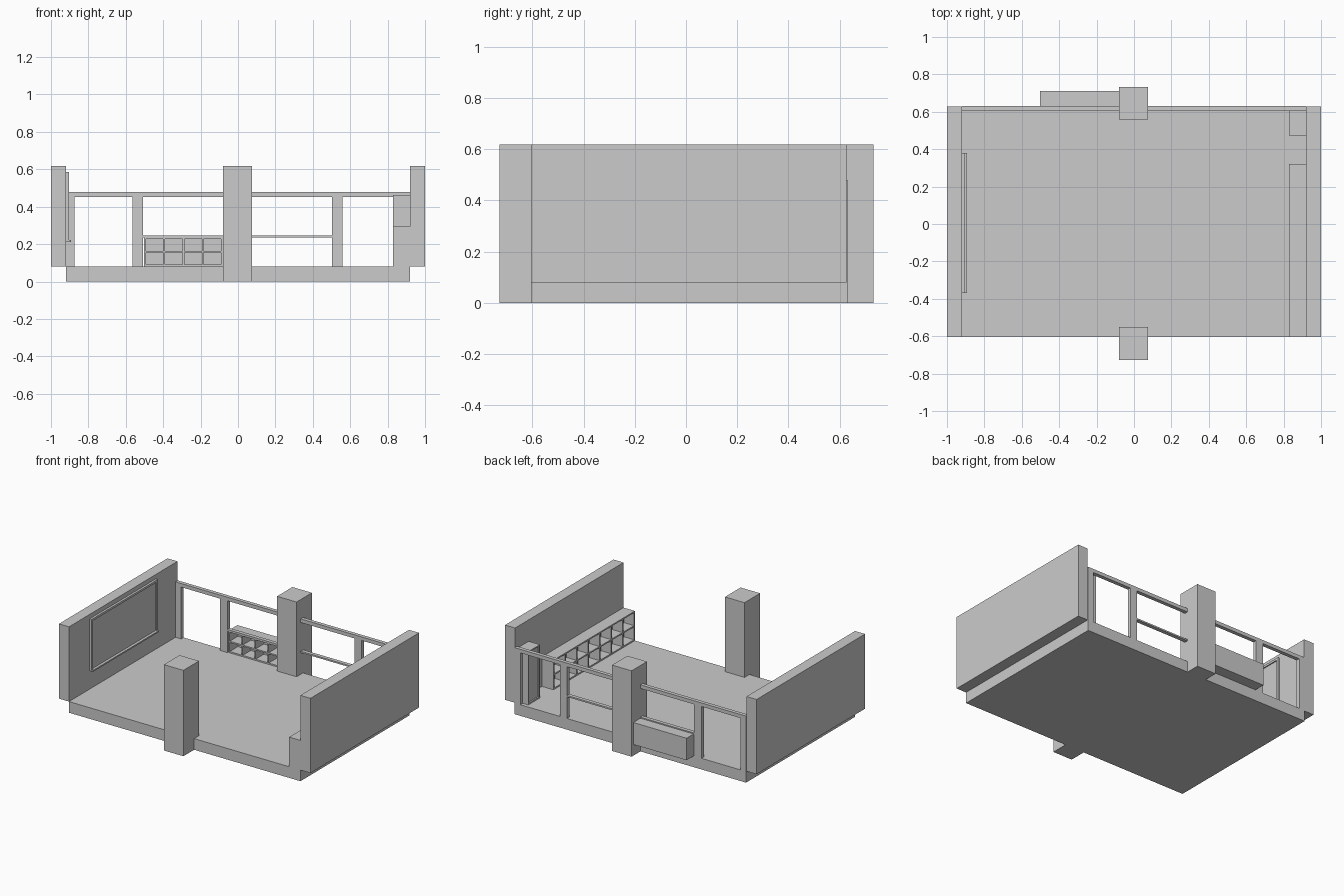
import bpy

cube = bpy.data.objects.get("Cube")
if cube:
    bpy.data.objects.remove(cube, do_unlink=True)

grey = bpy.data.materials.new("plain_grey")
grey.use_nodes = True
grey.diffuse_color = (0.6, 0.6, 0.6, 1)
grey.node_tree.nodes["Principled BSDF"].inputs["Base Color"].default_value = (0.6, 0.6, 0.6, 1)


def box(name, x, y, z):
    """Box spanning the given (low, high) ranges."""
    spans = (x, y, z)
    bpy.ops.mesh.primitive_cube_add(size=1, location=[(a + b) / 2 for a, b in spans])
    ob = bpy.context.object
    ob.name = name
    ob.scale = [b - a for a, b in spans]
    bpy.ops.object.transform_apply(location=False, rotation=False, scale=True)
    ob.data.materials.append(grey)
    return ob


def cubbies(name, run, depth, z, columns, along_x, back_high, t=0.01):
    """Two-row open shelf; run is its length range, depth its thickness range."""
    def part(label, r, d, h):
        if along_x:
            box(name + label, r, d, h)
        else:
            box(name + label, d, r, h)
    back = (depth[1] - t, depth[1]) if back_high else (depth[0], depth[0] + t)
    part("_back", run, back, z)
    for i in range(columns + 1):
        a = run[0] + i * (run[1] - run[0] - t) / columns
        part("_divider", (a, a + t), depth, z)
    for i in range(3):
        a = z[0] + i * (z[1] - z[0] - t) / 2
        part("_board", run, depth, (a, a + t))


FLOOR = 0.08
TOP = 0.617
BACK = (0.605, 0.632)

# Floor slab, side walls and pillars
box("floor", (-0.92, 0.92), (-0.605, 0.632), (0, FLOOR))
for side, x in (("right", (-1, -0.92)), ("left", (0.92, 1))):
    box(side + "_wall", x, (-0.605, 0.627), (FLOOR, TOP))
box("front_pillar", (-0.08, 0.075), (-0.727, -0.55), (0, TOP))
box("back_pillar", (-0.08, 0.075), (0.558, 0.732), (0, TOP))

# Window frame along the back
box("window_top_rail", (-0.92, 0.92), BACK, (0.452, 0.478))
box("window_middle_rail", (-0.51, 0.505), BACK, (0.235, 0.246))
for x in ((-0.92, -0.875), (-0.565, -0.508), (0.503, 0.56), (0.875, 0.92)):
    box("window_post", x, BACK, (FLOOR, 0.452))

# Cubby shelves: one in the back bay, one along the left wall
cubbies("back_shelf", (-0.503, -0.08), (0.61, 0.712), (FLOOR, 0.238), 4, True, True)
cubbies("side_shelf", (-0.605, 0.32), (0.83, 0.92), (FLOOR, 0.293), 7, False, True)

# Tall cabinet with a framed door
box("cabinet_body", (0.84, 0.92), (0.473, 0.605), (FLOOR, 0.463))
for y in ((0.473, 0.483), (0.595, 0.605)):
    box("cabinet_stile", (0.83, 0.84), y, (FLOOR, 0.463))
for z in ((FLOOR, 0.09), (0.453, 0.463)):
    box("cabinet_rail", (0.83, 0.84), (0.483, 0.595), z)

# Wall board with frame and ledge on the right wall
box("board_panel", (-0.92, -0.912), (-0.37, 0.38), (0.215, 0.585))
for y in ((-0.37, -0.355), (0.365, 0.38)):
    box("board_frame_side", (-0.92, -0.904), y, (0.215, 0.585))
box("board_frame_top", (-0.92, -0.904), (-0.355, 0.365), (0.57, 0.585))
box("board_ledge", (-0.92, -0.893), (-0.37, 0.38), (0.212, 0.222))
